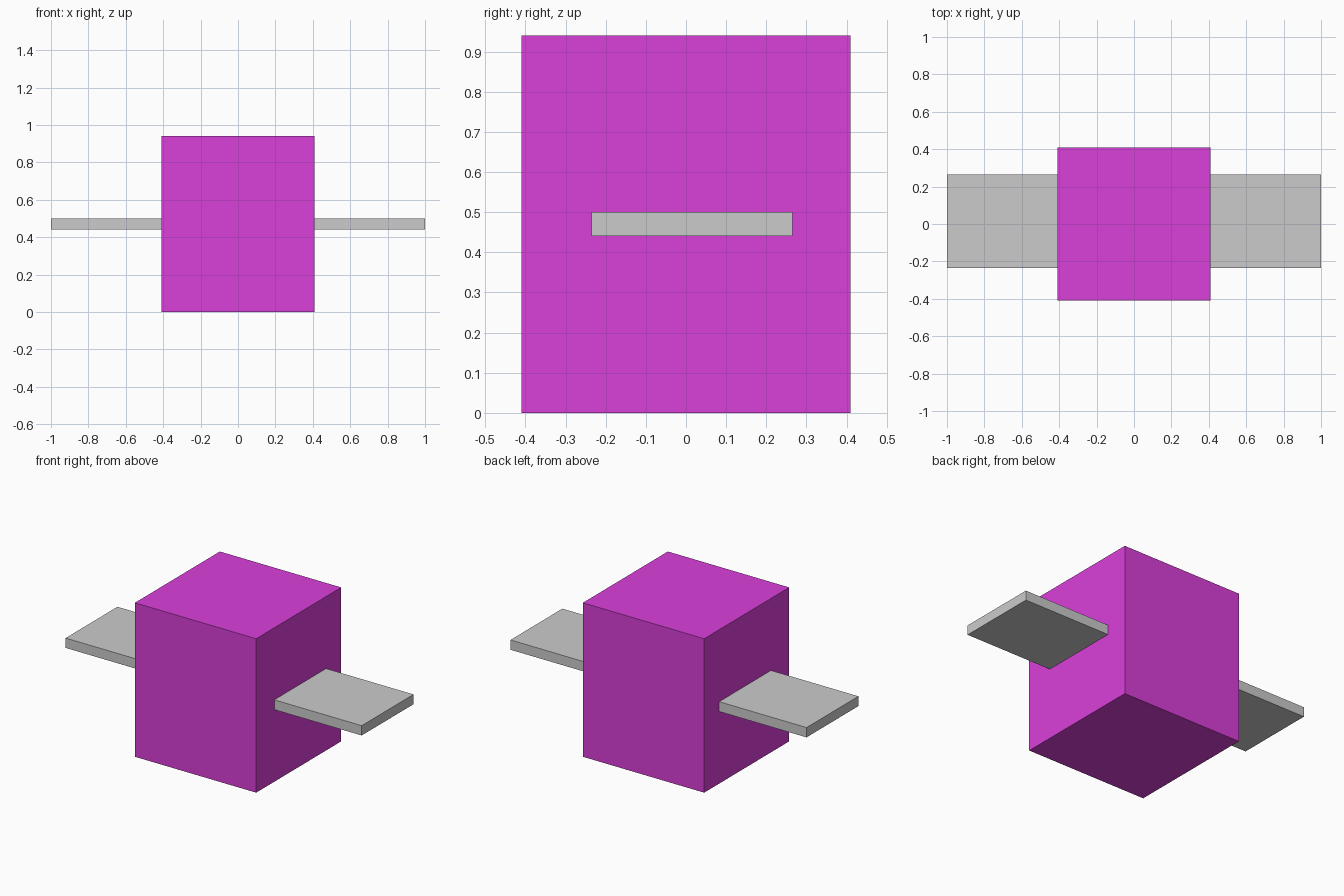
import bpy

if "Cube" in bpy.data.objects:
    bpy.data.objects.remove(bpy.data.objects["Cube"])


def box(name, lo, hi):
    """Axis-aligned box from its lowest to its highest corner."""
    size = [b - a for a, b in zip(lo, hi)]
    centre = [(a + b) / 2 for a, b in zip(lo, hi)]
    bpy.ops.mesh.primitive_cube_add(size=1, location=centre)
    obj = bpy.context.object
    obj.name = name
    obj.scale = size
    bpy.ops.object.transform_apply(location=True, rotation=False, scale=True)
    return obj


# Magenta body block
body = box("body", (-0.41, -0.41, 0), (0.41, 0.41, 0.94))
magenta = bpy.data.materials.new("magenta")
magenta.diffuse_color = (0.7, 0.05, 0.7, 1)
magenta.use_nodes = True
magenta.node_tree.nodes["Principled BSDF"].inputs["Base Color"].default_value = magenta.diffuse_color
body.data.materials.append(magenta)

# Flat side wings, slightly behind centre, mirrored across x
wings = box("side_wings", (0.41, -0.235, 0.44), (1.0, 0.265, 0.50))
wings.modifiers.new("mirror", 'MIRROR')
